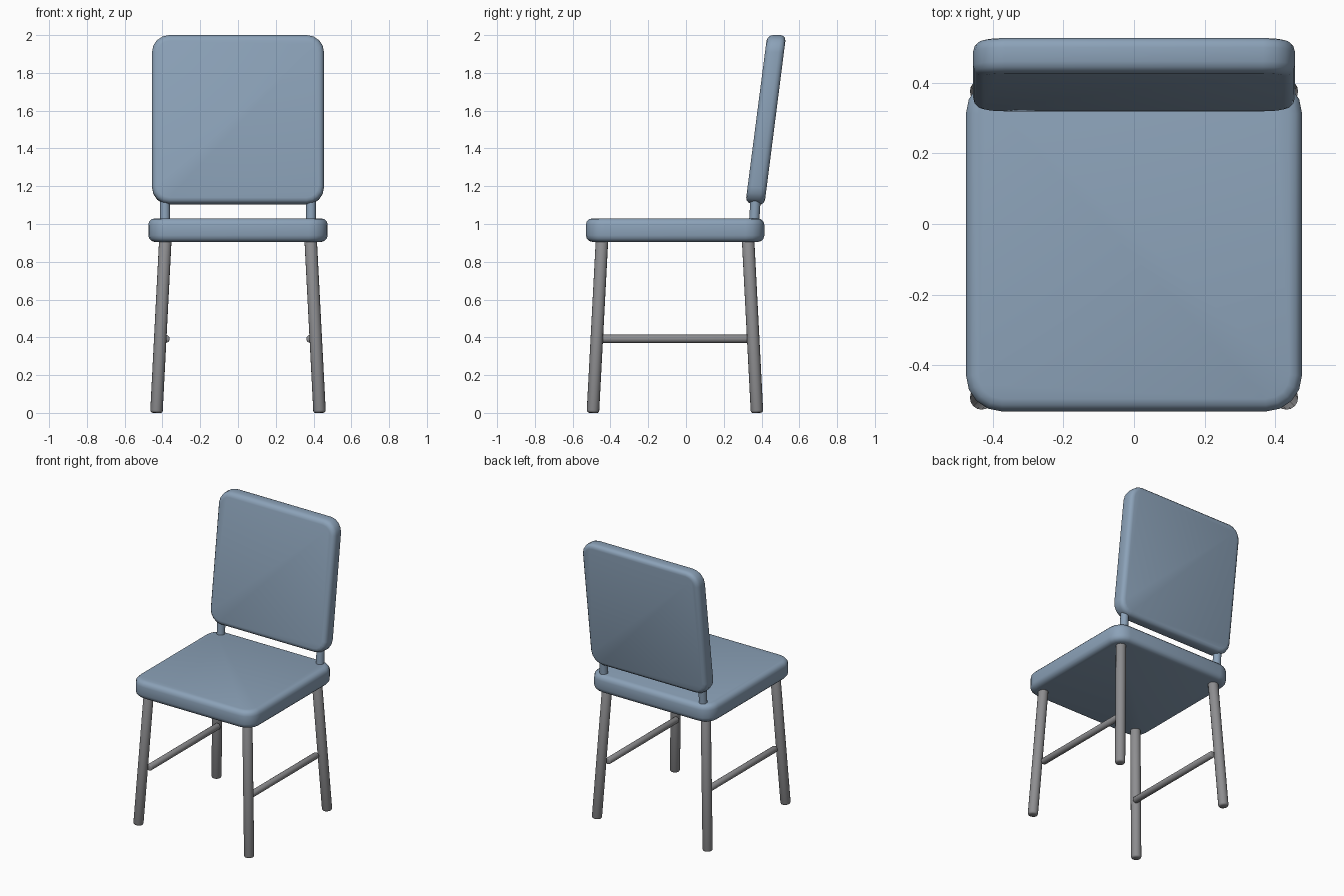
import bpy, bmesh, math
from mathutils import Vector

if "Cube" in bpy.data.objects:
    bpy.data.objects.remove(bpy.data.objects["Cube"])


def material(name, rgb):
    m = bpy.data.materials.new(name)
    m.diffuse_color = (*rgb, 1)
    m.use_nodes = True
    m.node_tree.nodes["Principled BSDF"].inputs["Base Color"].default_value = m.diffuse_color
    return m


BLUE = material("slate blue", (0.26, 0.36, 0.48))
GREY = material("leg grey", (0.27, 0.27, 0.28))


def finish(name, bm, mat, angle=None):
    bmesh.ops.recalc_face_normals(bm, faces=bm.faces)
    me = bpy.data.meshes.new(name)
    bm.to_mesh(me)
    bm.free()
    me.materials.append(mat)
    ob = bpy.data.objects.new(name, me)
    bpy.context.collection.objects.link(ob)
    bpy.context.view_layer.objects.active = ob
    ob.select_set(True)
    if angle:
        bpy.ops.object.shade_smooth_by_angle(angle=math.radians(angle))
    else:
        bpy.ops.object.shade_smooth()
    ob.select_set(False)
    return ob


def cushion(size, axis, corner, edge):
    """Box with rounded corners around one axis and softened rims."""
    bm = bmesh.new()
    bmesh.ops.create_cube(bm, size=1)
    bmesh.ops.scale(bm, vec=size, verts=bm.verts)

    def along(e):
        d = e.verts[0].co - e.verts[1].co
        return abs(d.normalized()[axis]) > 0.9

    bmesh.ops.bevel(bm, geom=[e for e in bm.edges if along(e)], offset=corner,
                    segments=4, profile=0.5, affect='EDGES')
    half = size[axis] / 2 - 1e-4
    rims = [e for e in bm.edges
            if not along(e) and all(abs(v.co[axis]) > half for v in e.verts)]
    bmesh.ops.bevel(bm, geom=rims, offset=edge, segments=3, profile=0.5,
                    affect='EDGES')
    return bm


def rod(name, a, b, radius, mat, rounding=0.0):
    """Cylinder between two points, with optional softened ends."""
    a, b = Vector(a), Vector(b)
    bm = bmesh.new()
    bmesh.ops.create_cone(bm, cap_ends=True, segments=16, radius1=radius,
                          radius2=radius, depth=(b - a).length)
    if rounding:
        caps = [e for e in bm.edges if abs(e.verts[0].co.z - e.verts[1].co.z) < 1e-4]
        bmesh.ops.bevel(bm, geom=caps, offset=rounding, segments=2, profile=0.5,
                        affect='EDGES')
    turn = Vector((0, 0, 1)).rotation_difference(b - a).to_matrix()
    bmesh.ops.rotate(bm, matrix=turn, verts=bm.verts)
    bmesh.ops.translate(bm, vec=(a + b) / 2, verts=bm.verts)
    return finish(name, bm, mat, 50)


# Seat pad
bm = cushion((0.95, 0.945, 0.125), 2, 0.10, 0.035)
bmesh.ops.translate(bm, vec=(0, -0.0575, 0.9675), verts=bm.verts)
finish("seat", bm, BLUE)

# Backrest pad, leaning back with a level top and a slightly sloping underside
bm = cushion((0.91, 0.10, 0.895), 1, 0.09, 0.03)
for v in bm.verts:
    t = v.co.z / 0.895 + 0.5
    v.co.z += 1.5525 - 0.12 * v.co.y * (1 - t)
    v.co.y += 0.365 + 0.115 * t
finish("backrest", bm, BLUE)

for side, s in (("left", -1), ("right", 1)):
    # Splayed legs
    rod(f"front_leg_{side}", (s * 0.432, -0.493, 0.0), (s * 0.384, -0.444, 0.93),
        0.033, GREY, 0.012)
    rod(f"back_leg_{side}", (s * 0.432, 0.376, 0.0), (s * 0.384, 0.328, 0.93),
        0.033, GREY, 0.012)
    # Side stretcher
    rod(f"stretcher_{side}", (s * 0.384, -0.445, 0.392), (s * 0.384, 0.325, 0.392),
        0.022, GREY, 0.005)
    # Backrest post
    rod(f"back_post_{side}", (s * 0.387, 0.36, 1.0), (s * 0.387, 0.37, 1.16),
        0.027, BLUE)
